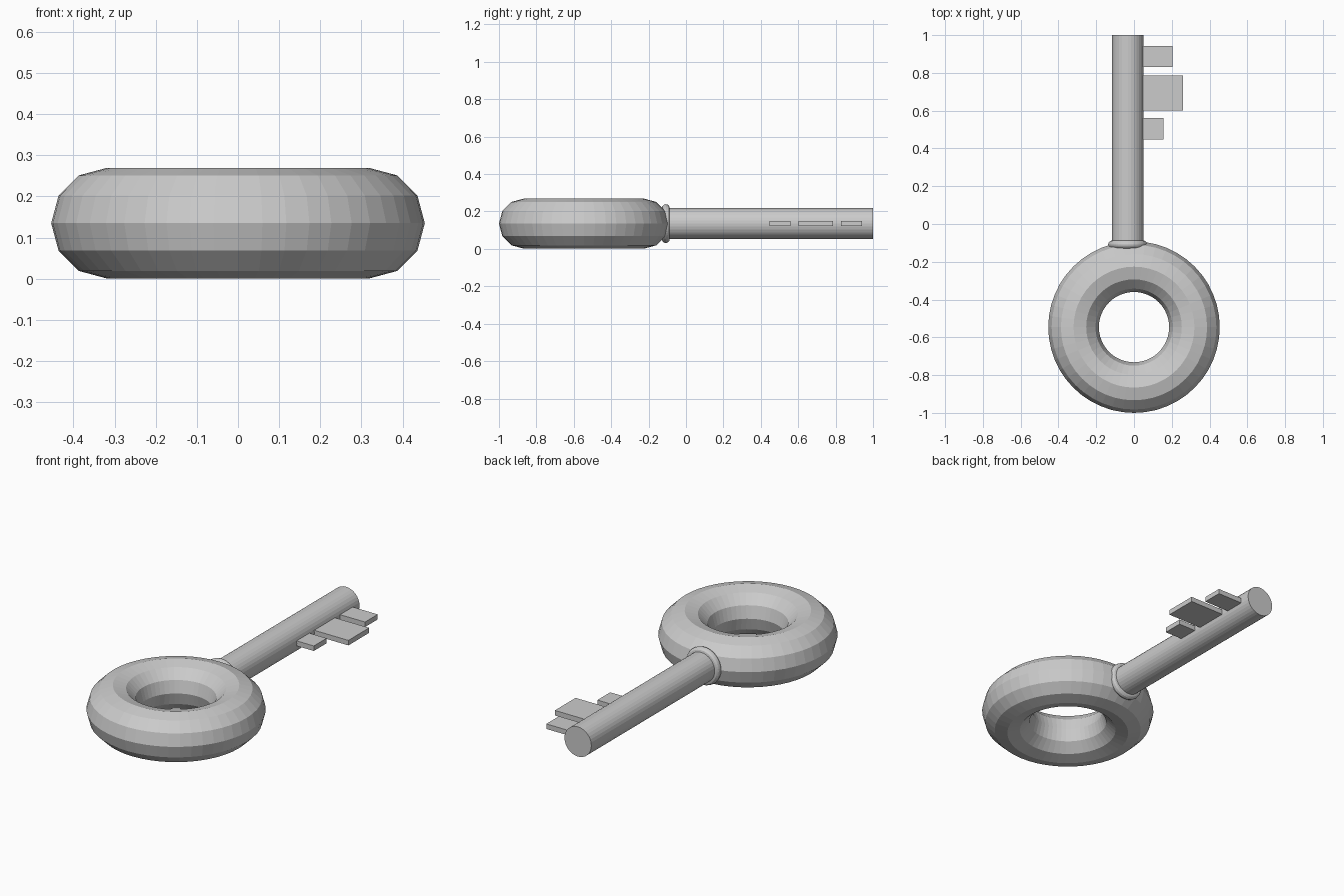
import bpy
from math import pi

if "Cube" in bpy.data.objects:
    bpy.data.objects.remove(bpy.data.objects["Cube"])

Z = 0.135          # mid height of the whole key
SHAFT_X = -0.033   # shaft is slightly off the ring's centre


def torus(name, loc, major, minor, seg, minor_seg, rot=(0, 0, 0)):
    bpy.ops.mesh.primitive_torus_add(location=loc, rotation=rot, major_radius=major,
                                     minor_radius=minor, major_segments=seg,
                                     minor_segments=minor_seg)
    bpy.context.object.name = name


def box(name, lo, hi):
    bpy.ops.mesh.primitive_cube_add(size=1, location=[(a + b) / 2 for a, b in zip(lo, hi)])
    ob = bpy.context.object
    ob.name = name
    ob.scale = [b - a for a, b in zip(lo, hi)]


# Ring handle
torus("ring_handle", (0, -0.546, Z), 0.32, 0.134, 48, 12)

# Collar where shaft meets ring
torus("collar", (SHAFT_X, -0.108, Z), 0.083, 0.021, 48, 12, (pi / 2, 0, 0))

# Shaft
y0, y1 = -0.12, 1.0
bpy.ops.mesh.primitive_cylinder_add(vertices=32, radius=0.083, depth=y1 - y0,
                                    location=(SHAFT_X, (y0 + y1) / 2, Z),
                                    rotation=(pi / 2, 0, 0))
bpy.context.object.name = "shaft"

# Teeth: outer x, start y, end y
for i, (x, a, b) in enumerate([(0.155, 0.447, 0.56), (0.26, 0.602, 0.785), (0.203, 0.83, 0.942)]):
    box(f"tooth_{i + 1}", (0.035, a, Z - 0.014), (x, b, Z + 0.014))
